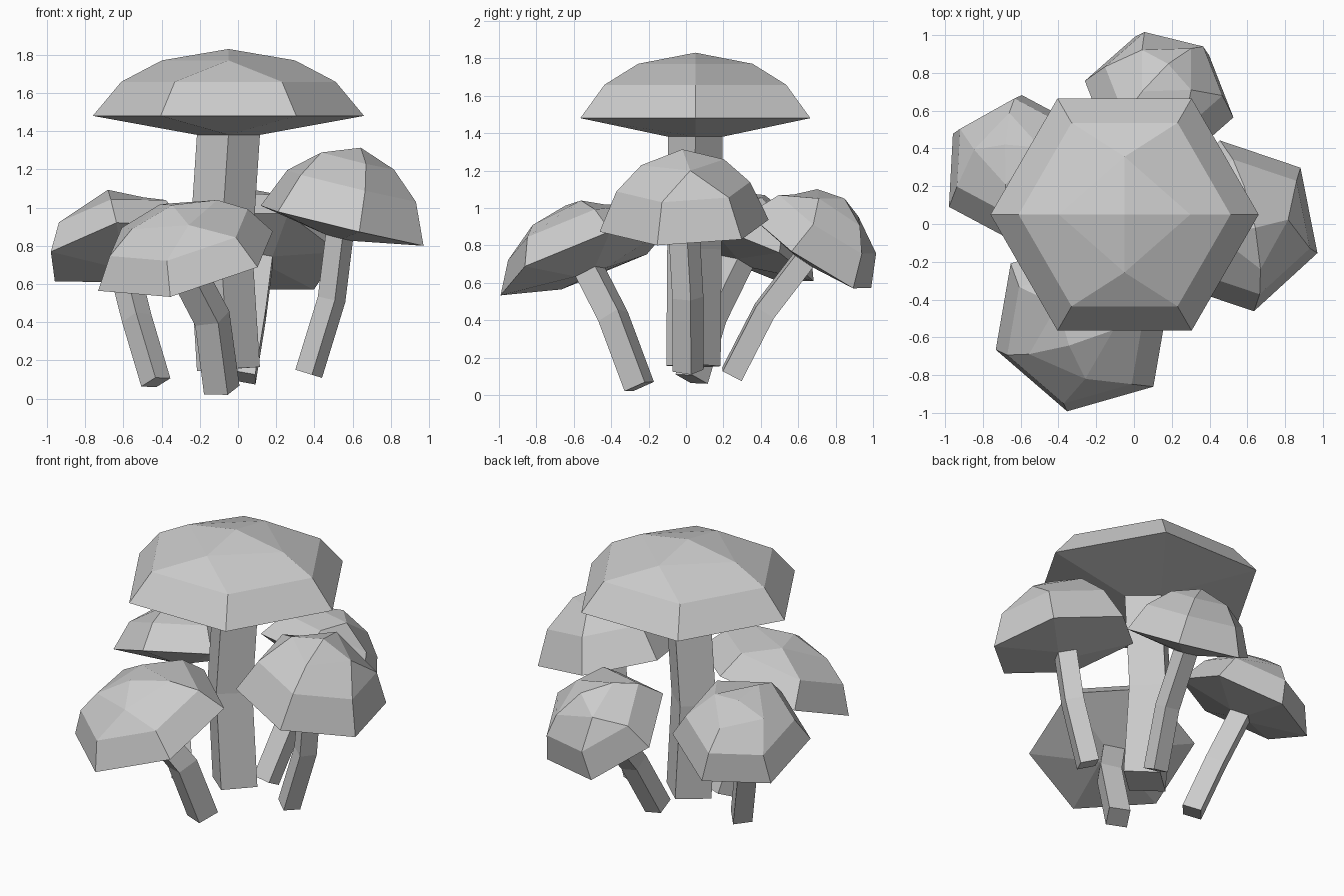
import bpy, bmesh, math
from mathutils import Vector

if "Cube" in bpy.data.objects:
    bpy.data.objects.remove(bpy.data.objects["Cube"])


def frame(normal, axis):
    """Orthonormal frame: n along the stem or cap axis, a across it, b completing it."""
    n = Vector(normal).normalized()
    a = Vector(axis)
    a = (a - n * a.dot(n)).normalized()
    return a, n.cross(a), n


def ring(bm, centre, fr, sides, r, height=0.0, squash=1.0):
    a, b, n = fr
    out = []
    for i in range(sides):
        t = 2 * math.pi * i / sides
        p = a * (r * math.cos(t)) + b * (r * squash * math.sin(t)) + n * height
        out.append(bm.verts.new(Vector(centre) + p))
    return out


def bridge(bm, lo, hi):
    k = len(lo)
    for i in range(k):
        j = (i + 1) % k
        bm.faces.new((lo[i], lo[j], hi[j], hi[i]))


def hex_to_diamond(bm, h, d):
    """Join a six sided ring to a four sided one."""
    for f in ((h[0], h[1], d[1], d[0]), (h[1], h[2], d[1]),
              (h[2], h[3], d[2], d[1]), (h[3], h[4], d[3], d[2]),
              (h[4], h[5], d[3]), (h[5], h[0], d[0], d[3])):
        bm.faces.new(f)


def finish(bm, name):
    bmesh.ops.recalc_face_normals(bm, faces=bm.faces[:])
    me = bpy.data.meshes.new(name)
    bm.to_mesh(me)
    bm.free()
    bpy.context.collection.objects.link(bpy.data.objects.new(name, me))


def mushroom(name, centre, normal, axis, R, H, stem_r, mid, foot):
    fr = frame(normal, axis)
    n = fr[2]
    c = Vector(centre)
    drop = -0.14 * R

    # faceted cap: underside, rim, two rings, tip
    bm = bmesh.new()
    under = ring(bm, c, fr, 4, stem_r, drop, 0.88)
    rim = ring(bm, c, fr, 6, R)
    shoulder = ring(bm, c, fr, 6, 0.79 * R, 0.51 * H)
    crown = ring(bm, c, fr, 4, 0.49 * R, 0.83 * H, 0.88)
    tip = bm.verts.new(c + n * H)
    hex_to_diamond(bm, rim, under)
    bridge(bm, rim, shoulder)
    hex_to_diamond(bm, shoulder, crown)
    for i in range(4):
        bm.faces.new((crown[i], crown[(i + 1) % 4], tip))
    finish(bm, name + "_cap")

    # bent four sided stem
    top, mid, foot = c + n * drop, Vector(mid), Vector(foot)
    low_dir = (mid - foot).normalized()
    mid_dir = low_dir + (top - mid).normalized()
    bm = bmesh.new()
    r0 = ring(bm, foot, frame(low_dir, axis), 4, stem_r, 0, 0.88)
    r1 = ring(bm, mid, frame(mid_dir, axis), 4, stem_r, 0, 0.88)
    r2 = ring(bm, top, fr, 4, stem_r, 0, 0.88)
    bm.faces.new(r0)
    bridge(bm, r0, r1)
    bridge(bm, r1, r2)
    finish(bm, name + "_stem")


# tall centre mushroom
mushroom("centre", (-.05, .05, 1.48), (0, 0, 1), (1, 0, 0), .71, .35, .165,
         (-.09, .045, .78), (-.05, .04, .155))
# four leaning mushrooms around it
mushroom("right", (.545, -.01, .905), (.232, -.023, .972), (.184, -.974, -.108),
         .462, .42, .085, (.49, .01, .52), (.37, .01, .13))
mushroom("front", (-.275, -.535, .72), (-.215, -.339, .916), (-.91, -.26, -.31),
         .50, .32, .10, (-.135, -.39, .42), (-.085, -.25, .045))
mushroom("left", (-.615, .295, .765), (-.2, .375, .906), (-.05, -.92, .37),
         .418, .335, .09, (-.53, .13, .42), (-.43, .03, .085))
mushroom("back", (.133, .661, .77), (.14, .548, .822), (.66, .58, -.5),
         .405, .34, .085, (.09, .42, .45), (.035, .245, .11))
